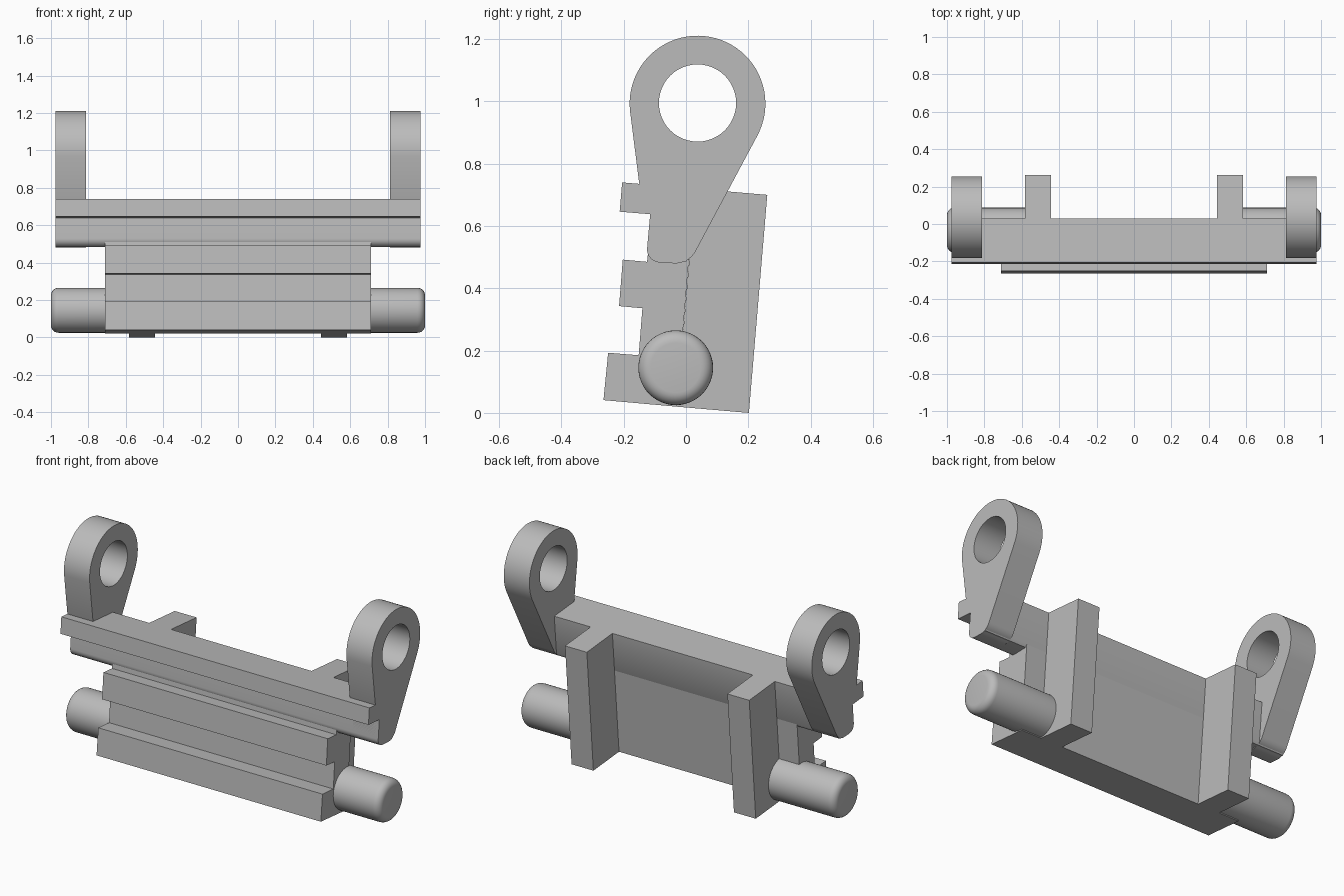
import bpy, bmesh, math

cube = bpy.data.objects.get("Cube")
if cube:
    bpy.data.objects.remove(cube, do_unlink=True)

grey = bpy.data.materials.new("plain grey")
grey.use_nodes = True
grey.diffuse_color = (0.5, 0.5, 0.5, 1)
grey.node_tree.nodes["Principled BSDF"].inputs["Base Color"].default_value = (0.5, 0.5, 0.5, 1)


def finish(name, bm, smooth=False):
    bmesh.ops.recalc_face_normals(bm, faces=bm.faces)
    mesh = bpy.data.meshes.new(name)
    bm.to_mesh(mesh)
    bm.free()
    mesh.materials.append(grey)
    obj = bpy.data.objects.new(name, mesh)
    bpy.context.collection.objects.link(obj)
    if smooth:
        bpy.ops.object.select_all(action="DESELECT")
        obj.select_set(True)
        bpy.context.view_layer.objects.active = obj
        bpy.ops.object.shade_smooth_by_angle(angle=math.radians(30))
    return obj


def prism(name, x0, x1, loops, smooth=False):
    """Extrude closed (y, z) loops along x; later loops are holes."""
    bm = bmesh.new()
    caps = ([], [])
    for loop in loops:
        rings = [[bm.verts.new((x, y, z)) for y, z in loop] for x in (x0, x1)]
        n = len(loop)
        for i in range(n):
            j = (i + 1) % n
            bm.faces.new((rings[0][i], rings[0][j], rings[1][j], rings[1][i]))
            for ring, cap in zip(rings, caps):
                cap.append(bm.edges.get((ring[i], ring[j])))
    for cap in caps:
        bmesh.ops.triangle_fill(bm, edges=cap, use_beauty=True)
    return finish(name, bm, smooth)


def arc(cy, cz, r, start, end, steps):
    angles = [math.radians(start + (end - start) * i / steps) for i in range(steps + 1)]
    return [(cy + r * math.cos(a), cz + r * math.sin(a)) for a in angles]


# Stepped lower body
core = [(-0.265, 0.041), (-0.25, 0.193), (-0.152, 0.185), (-0.14, 0.336),
        (-0.215, 0.343), (-0.203, 0.492), (-0.125, 0.485), (-0.113, 0.6),
        (0.018, 0.6), (-0.03, 0.02)]
prism("stepped_body", -0.71, 0.71, [core])

# Full-width upper bar with a rounded lower lip
lip = arc(-0.083, 0.525, 0.042, 175, 265, 8)
bar = lip + [(0.0, 0.485), (0.01, 0.5), (0.03, 0.72), (-0.205, 0.74),
             (-0.213, 0.646), (-0.115, 0.638)]
prism("upper_bar", -0.975, 0.975, [bar], True)

# Paired parts on both sides
rib = [(-0.03, 0.02), (0.202, 0.0), (0.261, 0.7), (0.03, 0.72)]
arm = (arc(0.037, 0.993, 0.218, -28, 187, 44)
       + [(-0.15, 0.735), (-0.115, 0.638)] + lip
       + arc(-0.035, 0.555, 0.075, -90, -28, 8))
hole = arc(0.037, 0.995, 0.124, 0, 352.5, 47)

for side, s in (("left", 1), ("right", -1)):
    prism(side + "_rear_rib", s * 0.445, s * 0.583, [rib])
    prism(side + "_eye_arm", s * 0.813, s * 0.975, [arm, hole], True)

    # Pivot pin with a rounded outer end
    bm = bmesh.new()
    profile = [(0.5, 0.12)] + [(0.96 + dx, 0.08 + dr) for dr, dx in arc(0, 0, 0.04, 0, 90, 6)]
    rings = []
    for x, r in profile:
        ring = [bm.verts.new((s * x, y, z)) for y, z in arc(-0.033, 0.145, r, 0, 352.5, 47)]
        rings.append(ring)
    for a, b in zip(rings, rings[1:]):
        for i in range(len(a)):
            bm.faces.new((a[i - 1], a[i], b[i], b[i - 1]))
    bm.faces.new(rings[0])
    bm.faces.new(rings[-1])
    finish(side + "_pivot_pin", bm, True)
